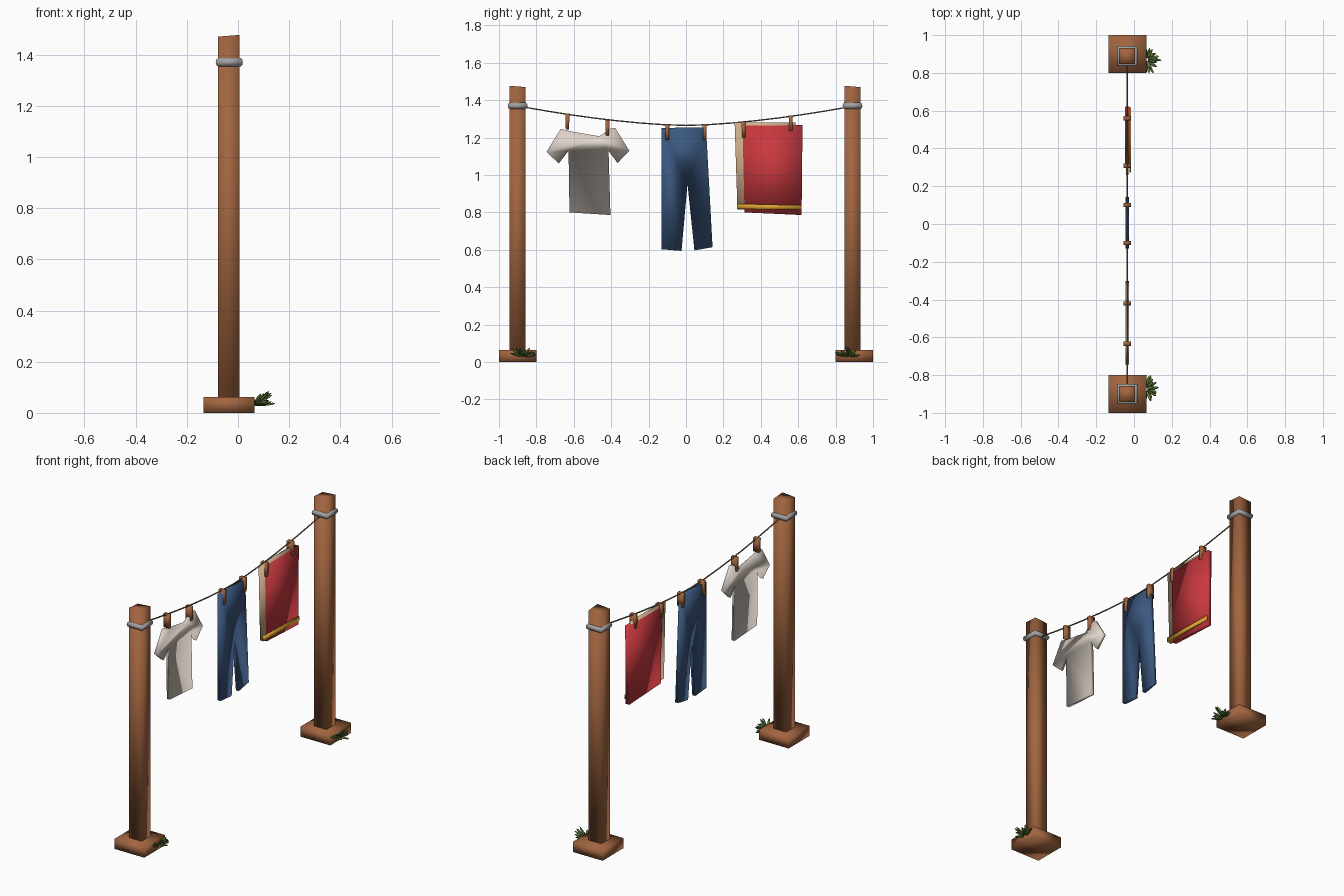
import bpy, bmesh, math, random
from mathutils import Matrix, Vector

cube = bpy.data.objects.get("Cube")
if cube:
    bpy.data.objects.remove(cube, do_unlink=True)

LINE_X = -0.036


def material(name, r, g, b):
    m = bpy.data.materials.new(name)
    m.use_nodes = True
    m.diffuse_color = (r, g, b, 1)
    m.node_tree.nodes["Principled BSDF"].inputs["Base Color"].default_value = (r, g, b, 1)
    return m


wood = material("warm wood", 0.36, 0.13, 0.05)
metal = material("grey metal", 0.36, 0.36, 0.36)
cord = material("tan cord", 0.25, 0.16, 0.09)
white = material("off white cotton", 0.74, 0.66, 0.59)
denim = material("blue denim", 0.045, 0.1, 0.22)
red = material("red cloth", 0.58, 0.04, 0.05)
cream = material("cream cloth", 0.66, 0.45, 0.27)
yellow = material("yellow trim", 0.72, 0.36, 0.03)
leaf_light = material("olive green", 0.16, 0.24, 0.05)
leaf_dark = material("dark green", 0.06, 0.13, 0.03)


def finish(name, bm, *mats):
    """Turn a bmesh into a smooth shaded object."""
    bmesh.ops.recalc_face_normals(bm, faces=bm.faces)
    for f in bm.faces:
        f.smooth = True
    mesh = bpy.data.meshes.new(name)
    bm.to_mesh(mesh)
    bm.free()
    for m in mats:
        mesh.materials.append(m)
    ob = bpy.data.objects.new(name, mesh)
    bpy.context.collection.objects.link(ob)
    return ob


def add_box(bm, center, size):
    mat = Matrix.Translation(center) @ Matrix.Diagonal((*size, 1))
    return bmesh.ops.create_cube(bm, size=1, matrix=mat)["verts"]


def panel(name, outline, mat, thick=0.02, x=LINE_X):
    """Hanging cloth: a (y, z) outline given thickness along x."""
    bm = bmesh.new()
    face = bm.faces.new([bm.verts.new((x - thick / 2, y, z)) for y, z in outline])
    geom = bmesh.ops.extrude_face_region(bm, geom=[face])["geom"]
    bmesh.ops.translate(bm, vec=(thick, 0, 0),
                        verts=[v for v in geom if isinstance(v, bmesh.types.BMVert)])
    if face.is_valid is False or len(bm.faces) < len(outline) + 2:
        bm.faces.new([v for v in bm.verts if v.co.x < x])
    return finish(name, bm, mat)


def post(side, y):
    # Square post with a slanted top
    bm = bmesh.new()
    for v in add_box(bm, (LINE_X, y, 0.74), (0.085, 0.085, 1.46)):
        if v.co.z > 1:
            v.co.z += 0.08 * (v.co.x - LINE_X) - 0.08 * (v.co.y - y)
    finish(side + "_post", bm, wood)

    # Foot block
    bm = bmesh.new()
    add_box(bm, (-0.035, math.copysign(0.9, y), 0.0315), (0.2, 0.2, 0.063))
    finish(side + "_foot", bm, wood)

    # Square metal band with a rounded section
    bm = bmesh.new()
    rings = []
    for i in range(4):
        a = math.pi / 4 + i * math.pi / 2
        ring = []
        for j in range(8):
            b = j * math.pi / 4
            r = (0.043 + 0.01 * math.cos(b)) * math.sqrt(2)
            ring.append(bm.verts.new((LINE_X + 0.002 + r * math.cos(a), y + r * math.sin(a),
                                      1.37 + 0.017 * math.sin(b))))
        rings.append(ring)
    for i in range(4):
        p, q = rings[i], rings[(i + 1) % 4]
        for j in range(8):
            k = (j + 1) % 8
            bm.faces.new((p[j], q[j], q[k], p[k]))
    finish(side + "_band", bm, metal)


def grass(side, y, rng):
    # Fan of plump leaves spreading away from the foot
    bm = bmesh.new()
    for i in range(18):
        angle = math.radians(-95 + 190 * i / 17 + rng.uniform(-8, 8))
        length = rng.uniform(0.045, 0.075)
        lift = math.radians(rng.uniform(5, 45))
        d = Vector((math.cos(angle) * math.cos(lift), math.sin(angle) * math.cos(lift),
                    math.sin(lift)))
        start = Vector((0.062, y, 0.028)) + d * 0.012
        frame = Matrix.Translation(start + d * length / 2) @ \
            d.to_track_quat('Z', 'Y').to_matrix().to_4x4() @ \
            Matrix.Diagonal((0.008, 0.006, length / 2, 1))
        made = bmesh.ops.create_uvsphere(bm, u_segments=5, v_segments=4, radius=1, matrix=frame)
        for f in {f for v in made["verts"] for f in v.link_faces}:
            f.material_index = i % 2
    finish(side + "_grass", bm, leaf_light, leaf_dark)


rng = random.Random(4)
for side, y in (("front", -0.9), ("back", 0.89)):
    post(side, y)
    grass(side, y + 0.025 if y < 0 else y - 0.02, rng)

# Sagging clothes line
curve = bpy.data.curves.new("clothes_line", 'CURVE')
curve.dimensions = '3D'
curve.bevel_depth = 0.004
curve.bevel_resolution = 1
curve.use_fill_caps = True
spline = curve.splines.new('POLY')
spline.points.add(14)
for i, p in enumerate(spline.points):
    t = i / 7 - 1
    p.co = (LINE_X, 0.86 * t, 1.265 + 0.097 * abs(t) ** 1.6, 1)
curve.materials.append(cord)
bpy.context.collection.objects.link(bpy.data.objects.new("clothes_line", curve))

# Shirt
panel("shirt", [(-0.623, 0.8), (-0.404, 0.786), (-0.414, 1.129), (-0.366, 1.064),
                (-0.303, 1.129), (-0.377, 1.25), (-0.4, 1.25), (-0.463, 1.207),
                (-0.61, 1.232), (-0.67, 1.247), (-0.746, 1.123), (-0.68, 1.062),
                (-0.628, 1.129)], white)

# Trousers
panel("trousers", [(-0.131, 0.603), (-0.024, 0.594), (0.008, 0.952), (0.045, 0.597),
                   (0.142, 0.614), (0.107, 1.254), (-0.131, 1.252)], denim)

# Towel, its pale lining and the trim stripe
panel("towel", [(0.313, 0.8), (0.618, 0.786), (0.623, 1.267), (0.302, 1.263)], red, 0.024)
panel("towel_lining", [(0.275, 0.815), (0.6, 0.81), (0.585, 1.28), (0.26, 1.28)], cream, 0.014)
panel("towel_trim", [(0.272, 0.818), (0.618, 0.814), (0.618, 0.838), (0.272, 0.846)],
      yellow, 0.009, LINE_X + 0.0165)

# Clothes pegs, narrower along the line at the lower end
for i, (y, z) in enumerate([(-0.634, 1.286), (-0.42, 1.252), (-0.1, 1.23), (0.1, 1.23),
                            (0.308, 1.243), (0.56, 1.276)]):
    bm = bmesh.new()
    for v in add_box(bm, (LINE_X, y, z), (0.038, 0.022, 0.084)):
        if v.co.z < z:
            v.co.y = y + (v.co.y - y) * 0.8
    finish("peg_%d" % (i + 1), bm, wood)
